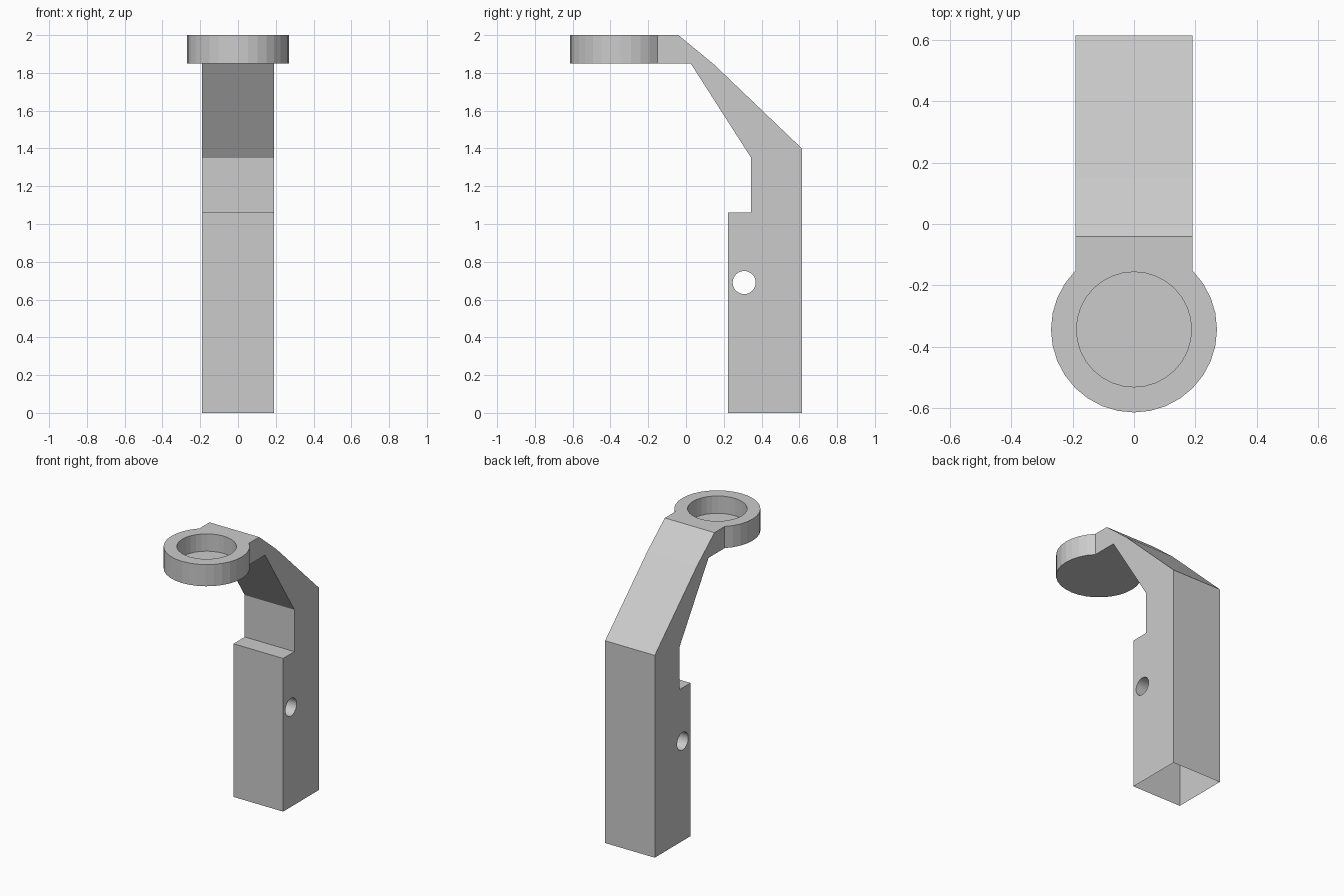
import bpy, bmesh, math

if "Cube" in bpy.data.objects:
    bpy.data.objects.remove(bpy.data.objects["Cube"])

HALF_W = 0.19
RING_Y, RING_R, CUP_R = -0.343, 0.27, 0.187
Z0, Z1, CUP_FLOOR = 1.85, 2.0, 1.88


def cylinder(name, radius, depth, loc, sides, rot=(0, 0, 0)):
    bpy.ops.mesh.primitive_cylinder_add(vertices=sides, radius=radius, depth=depth,
                                        location=loc, rotation=rot)
    ob = bpy.context.object
    ob.name = name
    return ob


def combine(target, other, operation):
    mod = target.modifiers.new(operation.lower(), 'BOOLEAN')
    mod.operation, mod.solver, mod.object = operation, 'EXACT', other
    bpy.context.view_layer.objects.active = target
    bpy.ops.object.modifier_apply(modifier=mod.name)
    bpy.data.objects.remove(other)


# Post and bent arm: side profile (y, z) extruded across x
profile = [(0.222, 0), (0.613, 0), (0.613, 1.40), (0.15, 1.843), (-0.04, Z1),
           (-0.25, Z1), (-0.25, Z0), (0.025, Z0), (0.345, 1.35),
           (0.345, 1.06), (0.222, 1.06)]
bm = bmesh.new()
face = bm.faces.new([bm.verts.new((-HALF_W, y, z)) for y, z in profile])
ext = bmesh.ops.extrude_face_region(bm, geom=[face])
bmesh.ops.translate(bm, vec=(2 * HALF_W, 0, 0),
                    verts=[g for g in ext['geom'] if isinstance(g, bmesh.types.BMVert)])
bmesh.ops.recalc_face_normals(bm, faces=bm.faces)
mesh = bpy.data.meshes.new("bracket_arm")
bm.to_mesh(mesh)
bm.free()
arm = bpy.data.objects.new("bracket_arm", mesh)
bpy.context.collection.objects.link(arm)

# Round cup at the top, with a blind recess
combine(arm, cylinder("cup_body", RING_R, Z1 - Z0, (0, RING_Y, (Z0 + Z1) / 2), 32), 'UNION')
combine(arm, cylinder("cup_recess", CUP_R, 0.4, (0, RING_Y, CUP_FLOOR + 0.2), 32), 'DIFFERENCE')

# Cross hole through the post
combine(arm, cylinder("pin_hole", 0.061, 1, (0, 0.308, 0.69), 32, (0, math.pi / 2, 0)), 'DIFFERENCE')

# The post is open underneath
bm = bmesh.new()
bm.from_mesh(mesh)
bottom = [f for f in bm.faces if all(abs(v.co.z) < 1e-4 for v in f.verts)]
bmesh.ops.delete(bm, geom=bottom, context='FACES_ONLY')
bm.to_mesh(mesh)
bm.free()
